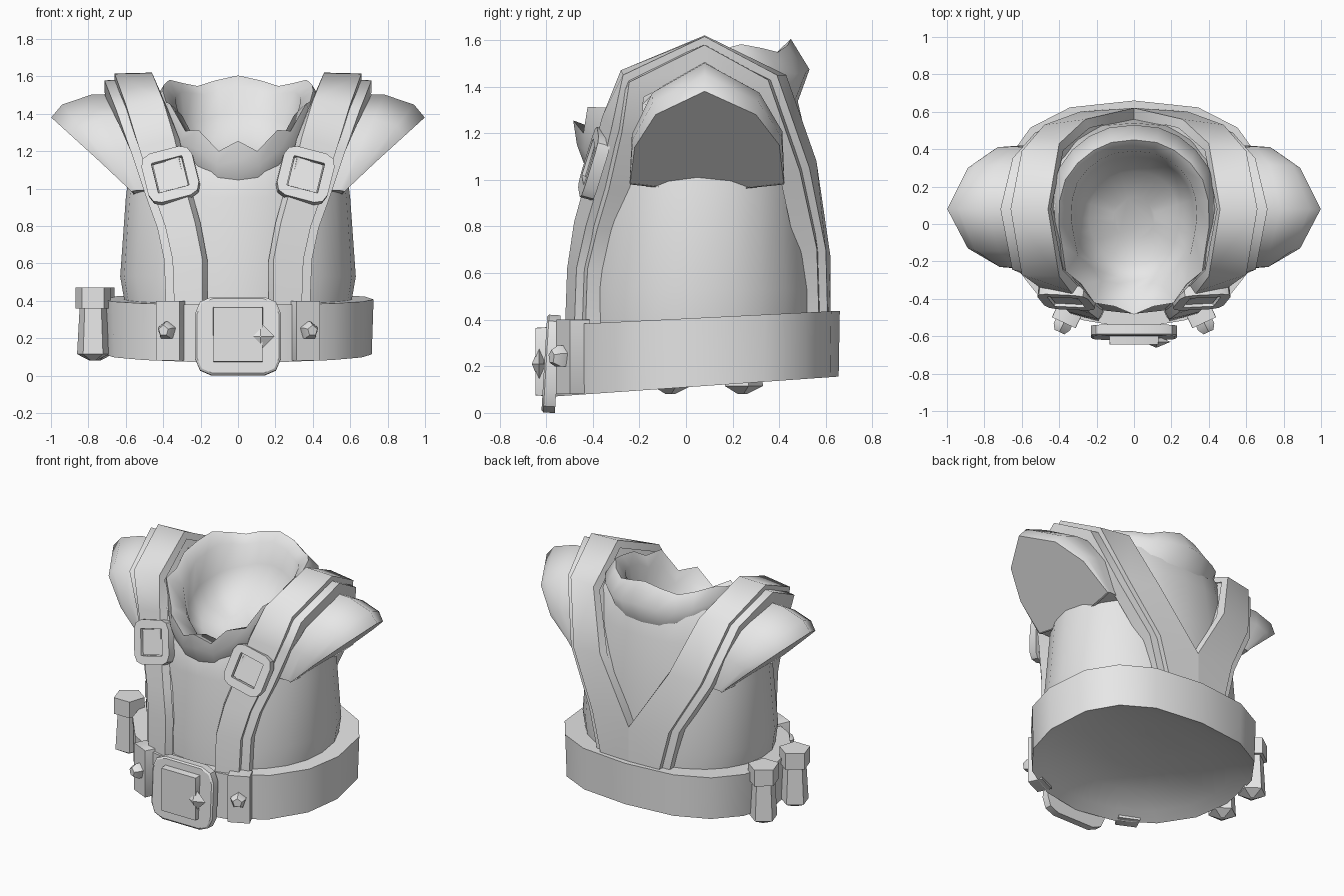
import bpy
import bmesh
import math
from mathutils import Vector, Matrix

cube = bpy.data.objects.get("Cube")
if cube:
    bpy.data.objects.remove(cube, do_unlink=True)

grey = bpy.data.materials.new("plain_grey")
grey.use_nodes = True
grey.diffuse_color = (0.8, 0.8, 0.8, 1)
grey.node_tree.nodes["Principled BSDF"].inputs["Base Color"].default_value = (0.8, 0.8, 0.8, 1)


def finish(name, bm, mirror=False, angle=30):
    """Turn a bmesh into a shaded object, mirrored across x if asked."""
    bmesh.ops.recalc_face_normals(bm, faces=bm.faces)
    mesh = bpy.data.meshes.new(name)
    bm.to_mesh(mesh)
    bm.free()
    mesh.materials.append(grey)
    mesh.shade_smooth()
    mesh.set_sharp_from_angle(angle=math.radians(angle))
    obj = bpy.data.objects.new(name, mesh)
    bpy.context.collection.objects.link(obj)
    if mirror:
        mod = obj.modifiers.new("mirror", 'MIRROR')
        mod.use_mirror_merge = False


def loft(name, rings, start=True, end=True, wrap=False, **kw):
    """Skin a list of closed rings."""
    bm = bmesh.new()
    rows = [[bm.verts.new(p) for p in ring] for ring in rings]
    n = len(rows[0])
    pairs = list(zip(rows, rows[1:]))
    if wrap:
        pairs.append((rows[-1], rows[0]))
    for a, b in pairs:
        for i in range(n):
            j = (i + 1) % n
            bm.faces.new((a[i], a[j], b[j], b[i]))
    if start and not wrap:
        bm.faces.new(rows[0])
    if end and not wrap:
        bm.faces.new(rows[-1])
    finish(name, bm, **kw)


def oval(rx, front, back, height, n=24, square=0.9):
    """Ring around z, squarer at the back; height is a function of sine and y."""
    mid, ry = (front + back) / 2, (back - front) / 2
    ring = []
    for i in range(n):
        a = math.tau * i / n
        c, s = math.cos(a), math.sin(a)
        power = square if s > 0 else 1
        x = rx * math.copysign(abs(c) ** power, c)
        y = mid + ry * math.copysign(abs(s) ** power, s)
        ring.append(Vector((x, y, height(s, y))))
    return ring


def frame(loc, normal, up):
    """Matrix whose local z is the normal and local y is roughly up."""
    z = Vector(normal).normalized()
    x = Vector(up).cross(z).normalized()
    m = Matrix((x, z.cross(x), z)).transposed().to_4x4()
    m.translation = Vector(loc)
    return m


def chamfered(w, h, c, z):
    """Rectangle with cut corners, at height z."""
    d = c * 0.3
    quarter = [(w, h - c), (w - d, h - d), (w - c, h)]
    pts = quarter + [(-x, y) for x, y in reversed(quarter)]
    pts += [(-x, -y) for x, y in pts]
    return [Vector((x, y, z)) for x, y in pts]


def polygon(r, z, n=5):
    return [Vector((r * math.sin(math.tau * i / n), r * math.cos(math.tau * i / n), z))
            for i in range(n)]


def placed(m, rings):
    return [[m @ p for p in ring] for ring in rings]


# Torso, with the neckline dropping towards the front
torso = [(0.30, 0.59, -0.48, 0.56, 0), (0.53, 0.63, -0.48, 0.57, 0),
         (0.95, 0.60, -0.44, 0.54, 0), (1.25, 0.56, -0.42, 0.50, 0.17),
         (1.42, 0.53, -0.40, 0.46, 0.31), (1.51, 0.43, -0.35, 0.42, 0.43)]
loft("torso", [oval(rx, f, b, lambda s, y, z=z, d=d: z - d * max(0, -s) ** 1.5)
               for z, rx, f, b, d in torso], end=False, angle=50)


# Crumpled collar that rolls over into a scoop sloping down to the front
def collar_ring(rx, f, b, zf, zs, zb, fold):
    def height(s, y):
        return zs + (zb - zs) * s * s if s > 0 else zs + (zf - zs) * (-s) ** 1.35
    ring = oval(rx, f, b, height)
    for i, p in enumerate(ring):
        wave = math.cos(math.pi * i) if i > 12 else -0.7 * math.cos(math.pi * i / 2)
        p.z += fold * wave
        p.x *= 1 + fold * wave * 0.8
        p.y -= fold * wave * 0.4 if i > 12 else 0
    return ring


collar = [(0.41, -0.38, 0.44, 0.97, 1.38, 1.20, 0),
          (0.43, -0.43, 0.48, 1.05, 1.43, 1.33, 0.01),
          (0.45, -0.46, 0.53, 1.13, 1.49, 1.46, 0.02),
          (0.41, -0.47, 0.45, 1.22, 1.55, 1.58, 0.035),
          (0.34, -0.34, 0.39, 1.18, 1.49, 1.53, 0.025),
          (0.32, -0.30, 0.36, 1.11, 1.31, 1.40, 0.01),
          (0.24, -0.22, 0.28, 1.08, 1.19, 1.27, 0),
          (0.11, -0.08, 0.14, 1.08, 1.13, 1.18, 0)]
loft("collar", [collar_ring(*c) for c in collar], start=False, angle=75)

# Cap sleeves, each closed by a slanted flat face
opening = [(-0.24, 0.98), (-0.22, 1.14), (-0.13, 1.28), (0.08, 1.38),
           (0.30, 1.28), (0.40, 1.15), (0.42, 0.98), (0.08, 0.945)]
rings = [[], [], [], []]
for y, z in opening:
    rise = z - 0.945
    p = Vector((0.52 + rise * 1.1, y, z))
    q = Vector((0.43, y, 0.945 + rise * 1.31))
    for ring, t, lift in zip(rings, (0, 0.16, 0.45, 1), (0, 0.11, 0.14, 0)):
        swell = Vector((lift * 0.3, (y - 0.08) * lift * rise * 1.5, rise * lift))
        ring.append(p.lerp(q, t) + swell)
loft("sleeve", rings, start=False, mirror=True, angle=70)
loft("sleeve_opening", rings[:1], end=False, mirror=True)

# Shoulder straps: inner and outer edge points from front belt to back belt
edges = [((0.19, -0.52, 0.34), (0.34, -0.48, 0.34)),
         ((0.19, -0.51, 0.62), (0.35, -0.47, 0.62)),
         ((0.23, -0.48, 0.82), (0.39, -0.43, 0.80)),
         ((0.28, -0.43, 1.00), (0.45, -0.38, 0.97)),
         ((0.34, -0.36, 1.27), (0.53, -0.32, 1.22)),
         ((0.40, -0.28, 1.47), (0.60, -0.27, 1.45)),
         ((0.46, 0.08, 1.62), (0.66, 0.08, 1.615)),
         ((0.40, 0.43, 1.45), (0.60, 0.39, 1.45)),
         ((0.26, 0.56, 1.08), (0.48, 0.53, 1.05)),
         ((0.00, 0.62, 0.67), (0.29, 0.60, 0.70)),
         ((0.00, 0.62, 0.34), (0.20, 0.61, 0.34))]
edges = [(Vector(a), Vector(b)) for a, b in edges]


def strap(name, grow, sink, thick, flare):
    rings = []
    mids = [(a + b) / 2 for a, b in edges]
    for k, (a, b) in enumerate(edges):
        along = mids[min(k + 1, len(mids) - 1)] - mids[max(k - 1, 0)]
        across = (b - a).normalized()
        n = across.cross(along).normalized()
        if n.dot(mids[k] - Vector((0, 0.08, 0.9))) < 0:
            n = -n
        inside = flare if a.x > 0 else 0
        a2, b2 = a - n * sink, b + across * grow - n * sink
        rings.append([a2, b2, b2 - n * thick, a2 - n * thick - across * inside])
    loft(name, rings, mirror=True, angle=55)


strap("upper_strap", 0, 0, 0.05, 0.015)
strap("under_strap", 0.055, 0.035, 0.09, 0.03)


# Belt, higher at the back, with a slightly hollowed underside
def belt_top(s, y):
    return 0.405 + 0.05 * y


def belt_bottom(s, y):
    return 0.11 + 0.07 * y


belt = [(0.20, -0.15, 0.25, lambda s, y: 0.22), (0.45, -0.36, 0.42, lambda s, y: 0.19),
        (0.62, -0.49, 0.57, lambda s, y: 0.145 + 0.06 * y), (0.715, -0.56, 0.655, belt_bottom),
        (0.725, -0.56, 0.66, belt_top), (0.58, -0.46, 0.55, belt_top)]
loft("belt", [oval(*ring, n=16, square=0.78) for ring in belt], angle=40)

# Belt buckle with raised centre and pointed prong
m = frame((0, -0.57, 0.21), (0, -1, 0.06), (0, 0, 1))
loft("belt_buckle", placed(m, [chamfered(0.23, 0.21, 0.09, -0.02),
                               chamfered(0.23, 0.21, 0.09, 0.03),
                               chamfered(0.22, 0.20, 0.085, 0.038)]))
m = frame((0, -0.565, 0.22), (0, -1, 0), (0, 0, 1))
loft("buckle_centre", placed(m, [chamfered(0.135, 0.15, 0.004, 0.0),
                                 chamfered(0.13, 0.145, 0.004, 0.08)]))
m = frame((0.12, -0.63, 0.21), (0, -1, 0), (0, 0, 1))
loft("buckle_prong", placed(m, [polygon(0.03, -0.02, 4), polygon(0.075, 0.0, 4),
                                polygon(0.004, 0.03, 4)]), angle=10)

# Belt loops and their studs
m = frame((0.365, -0.505, 0.24), (0.42, -0.9, 0), (0, 0, 1))
loft("belt_loop", placed(m, [chamfered(0.07, 0.16, 0.004, -0.07),
                             chamfered(0.07, 0.16, 0.004, 0.025)]), mirror=True)
loft("loop_stud", placed(m, [polygon(0.05, 0.02), polygon(0.05, 0.05),
                             polygon(0.03, 0.08)]), mirror=True, angle=60)

# Strap buckles: rounded frame around a shallow inset square
m = frame((0.36, -0.395, 1.07), (0.12, -1, 0.28), (0.25, 0.25, 1))
loft("strap_buckle", placed(m, [chamfered(0.085, 0.085, 0.004, -0.03),
                                chamfered(0.14, 0.14, 0.06, -0.03),
                                chamfered(0.14, 0.14, 0.06, 0.025),
                                chamfered(0.085, 0.085, 0.004, 0.025)]),
     wrap=True, mirror=True)
loft("buckle_inset", placed(m, [chamfered(0.08, 0.08, 0.004, -0.03),
                                chamfered(0.08, 0.08, 0.004, 0.01)]), mirror=True)

# Two small capped vials hanging on the right of the belt
for label, x, y in (("front", -0.775, -0.07), ("rear", -0.755, 0.24)):
    m = Matrix.Translation((x, y, 0))
    loft(label + "_vial", placed(m, [polygon(0.02, 0.08), polygon(0.09, 0.115),
                                     polygon(0.075, 0.37)]))
    loft(label + "_vial_cap", placed(m, [polygon(0.1, 0.36), polygon(0.1, 0.47)]))
